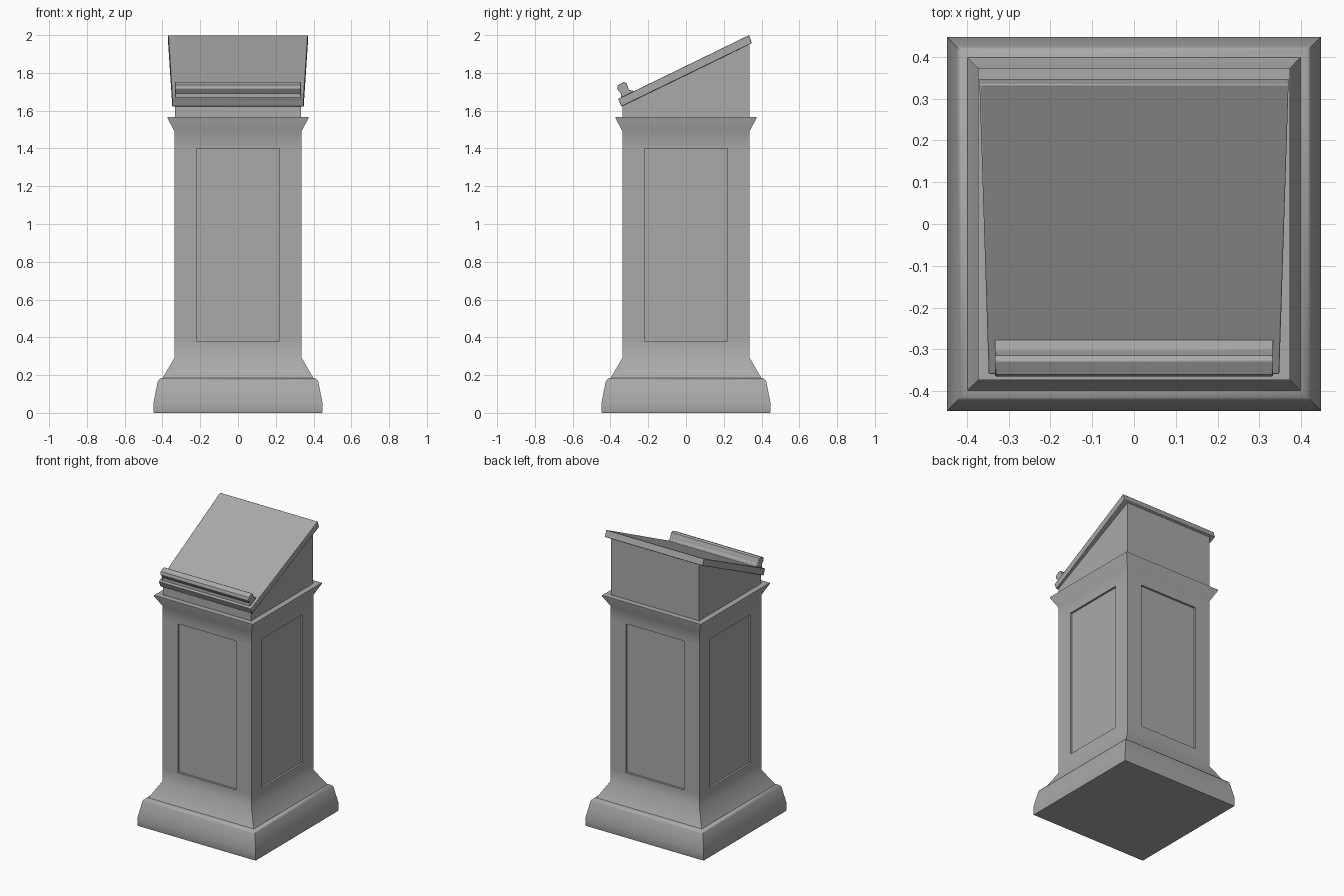
import bpy, bmesh, math
from mathutils import Vector

cube = bpy.data.objects.get("Cube")
if cube:
    bpy.data.objects.remove(cube, do_unlink=True)

# Single stone-grey colour
grey = bpy.data.materials.new("stone_grey")
grey.use_nodes = True
colour = (0.4, 0.4, 0.4, 1)
grey.diffuse_color = colour
grey.node_tree.nodes["Principled BSDF"].inputs["Base Color"].default_value = colour


def finish(name, bm, bevel=0):
    bmesh.ops.recalc_face_normals(bm, faces=bm.faces)
    mesh = bpy.data.meshes.new(name)
    bm.to_mesh(mesh)
    bm.free()
    mesh.materials.append(grey)
    obj = bpy.data.objects.new(name, mesh)
    bpy.context.collection.objects.link(obj)
    if bevel:
        mod = obj.modifiers.new("soft_edges", 'BEVEL')
        mod.width = bevel
        mod.segments = 2
        mod.limit_method = 'ANGLE'
        mod.angle_limit = math.radians(50)
    bpy.ops.object.select_all(action='DESELECT')
    obj.select_set(True)
    bpy.context.view_layer.objects.active = obj
    bpy.ops.object.shade_smooth_by_angle(angle=math.radians(35))
    return obj


def square_tower(profile):
    """Stack square rings of (half width, height) and cap both ends."""
    bm = bmesh.new()
    rings = [[bm.verts.new((sx * w, sy * w, z))
              for sx, sy in ((-1, -1), (1, -1), (1, 1), (-1, 1))]
             for w, z in profile]
    for low, high in zip(rings, rings[1:]):
        for i in range(4):
            j = (i + 1) % 4
            bm.faces.new((low[i], low[j], high[j], high[i]))
    bm.faces.new(rings[0][::-1])
    bm.faces.new(rings[-1])
    return bm


def side_prism(profile, half_width):
    """Extrude a (y, z) outline across x; half_width is a function of y."""
    bm = bmesh.new()
    left, right = [[bm.verts.new((s * half_width(y), y, z)) for y, z in profile]
                   for s in (1, -1)]
    n = len(profile)
    for i in range(n):
        j = (i + 1) % n
        bm.faces.new((left[i], left[j], right[j], right[i]))
    bm.faces.new(left)
    bm.faces.new(right[::-1])
    return bm


# Pedestal: moulded plinth, shaft and flared crown
SHAFT, PANEL = 0.335, 0.22
PANEL_LOW, PANEL_HIGH, DEPTH = 0.38, 1.40, 0.014
bm = square_tower([(0.445, 0), (0.447, 0.005), (0.447, 0.055), (0.424, 0.17),
                   (0.415, 0.18), (0.398, 0.186), (SHAFT, 0.295), (SHAFT, PANEL_LOW),
                   (SHAFT, PANEL_HIGH), (SHAFT, 1.488), (0.373, 1.56), (0.373, 1.567)])

# Recessed panel on each shaft face
bm.normal_update()
shaft_faces = [f for f in bm.faces
               if abs(f.calc_center_median().z - (PANEL_LOW + PANEL_HIGH) / 2) < 0.01
               and abs(f.normal.z) < 0.1]
for face in shaft_faces:
    inward = -face.normal.copy()
    bmesh.ops.inset_individual(bm, faces=[face], thickness=0.02)
    for v in face.verts:
        for axis in (0, 1):
            if abs(inward[axis]) < 0.5:
                v.co[axis] = math.copysign(PANEL, v.co[axis])
        v.co.z = PANEL_LOW + 0.001 if v.co.z < 1 else PANEL_HIGH - 0.001
    ring = bmesh.ops.extrude_discrete_faces(bm, faces=[face])["faces"][0]
    bmesh.ops.translate(bm, verts=ring.verts, vec=inward * DEPTH)
finish("pedestal", bm)

# Wedge-shaped head under the reading board
finish("sloped_head",
       side_prism([(-SHAFT, 1.56), (SHAFT, 1.56), (SHAFT, 1.953), (-SHAFT, 1.63)],
                  lambda y: SHAFT - 0.001))

# Reading board, wider at the back
finish("reading_board",
       side_prism([(-0.342, 1.622), (0.348, 1.957), (0.334, 2.0), (-0.36, 1.662)],
                  lambda y: 0.359 + 0.032 * y), bevel=0.003)

# Book stop along the front of the board
finish("book_stop",
       side_prism([(-0.345, 1.66), (-0.345, 1.69), (-0.365, 1.717), (-0.36, 1.736),
                   (-0.328, 1.752), (-0.315, 1.745), (-0.302, 1.71), (-0.278, 1.705),
                   (-0.278, 1.69)],
                  lambda y: 0.333), bevel=0.003)
